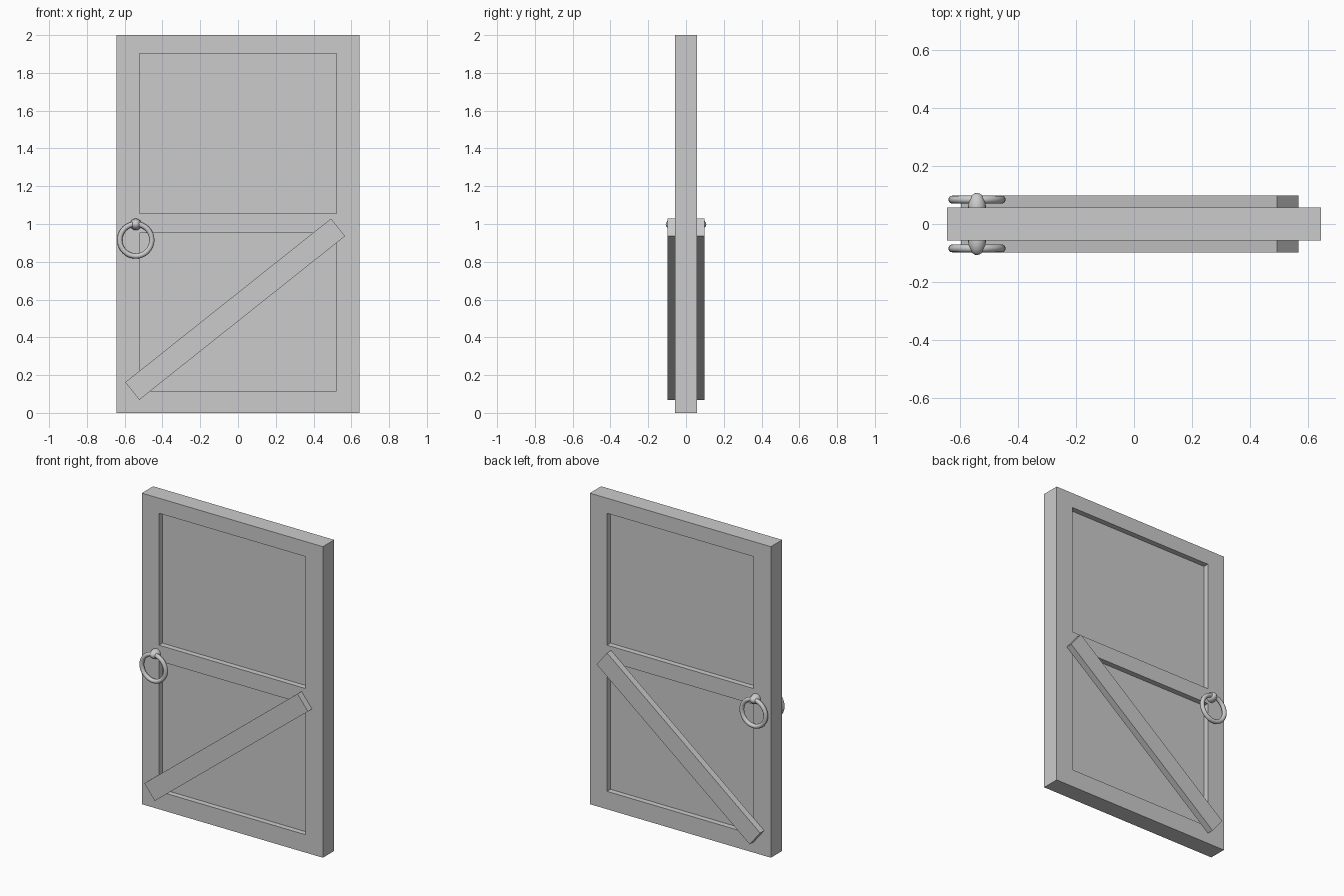
import bpy
from math import radians, pi

if "Cube" in bpy.data.objects:
    bpy.data.objects.remove(bpy.data.objects["Cube"])

HALF_T = 0.0575       # half thickness of the door
DEPTH = 0.035         # depth of the panel recesses


def box(name, x, y, z, size, tilt=0.0):
    bpy.ops.mesh.primitive_cube_add(size=1, location=(x, y, z), rotation=(0, tilt, 0))
    ob = bpy.context.object
    ob.name = name
    ob.scale = size
    bpy.ops.object.transform_apply(location=False, rotation=False, scale=True)
    return ob


def smooth(ob, name):
    ob.name = name
    bpy.ops.object.shade_smooth_by_angle(angle=radians(40))


# door slab
door = box("door_slab", 0, 0, 1, (1.288, 2 * HALF_T, 2))

# upper and lower recessed panels on both faces
for side in (-1, 1):
    for z0, z1 in ((0.115, 0.953), (1.055, 1.903)):
        cutter = box("panel_cutter", 0, side * (HALF_T - DEPTH + 0.1), (z0 + z1) / 2,
                     (1.043, 0.2, z1 - z0))
        cutter.hide_render = True
        mod = door.modifiers.new("recess", "BOOLEAN")
        mod.operation = "DIFFERENCE"
        mod.solver = "EXACT"
        mod.object = cutter
        bpy.context.view_layer.objects.active = door
        bpy.ops.object.modifier_apply(modifier=mod.name)
        bpy.data.objects.remove(cutter, do_unlink=True)

for side, label in ((-1, "front"), (1, "back")):
    # diagonal brace lying on the frame
    box(label + "_brace", -0.015, side * 0.078, 0.549, (1.392, 0.042, 0.119), radians(-38.5))

    # handle knob
    bpy.ops.mesh.primitive_uv_sphere_add(segments=16, ring_count=10, radius=1,
                                         location=(-0.541, side * HALF_T, 0.998),
                                         rotation=(pi / 2, 0, 0))
    knob = bpy.context.object
    knob.scale = (0.031, 0.031, 0.05)
    bpy.ops.object.transform_apply(location=False, rotation=False, scale=True)
    smooth(knob, label + "_knob")

    # pull ring hanging from the knob
    bpy.ops.mesh.primitive_torus_add(major_radius=0.085, minor_radius=0.0138,
                                     major_segments=32, minor_segments=12,
                                     location=(-0.541, side * 0.084, 0.915),
                                     rotation=(pi / 2, 0, 0))
    smooth(bpy.context.object, label + "_pull_ring")
